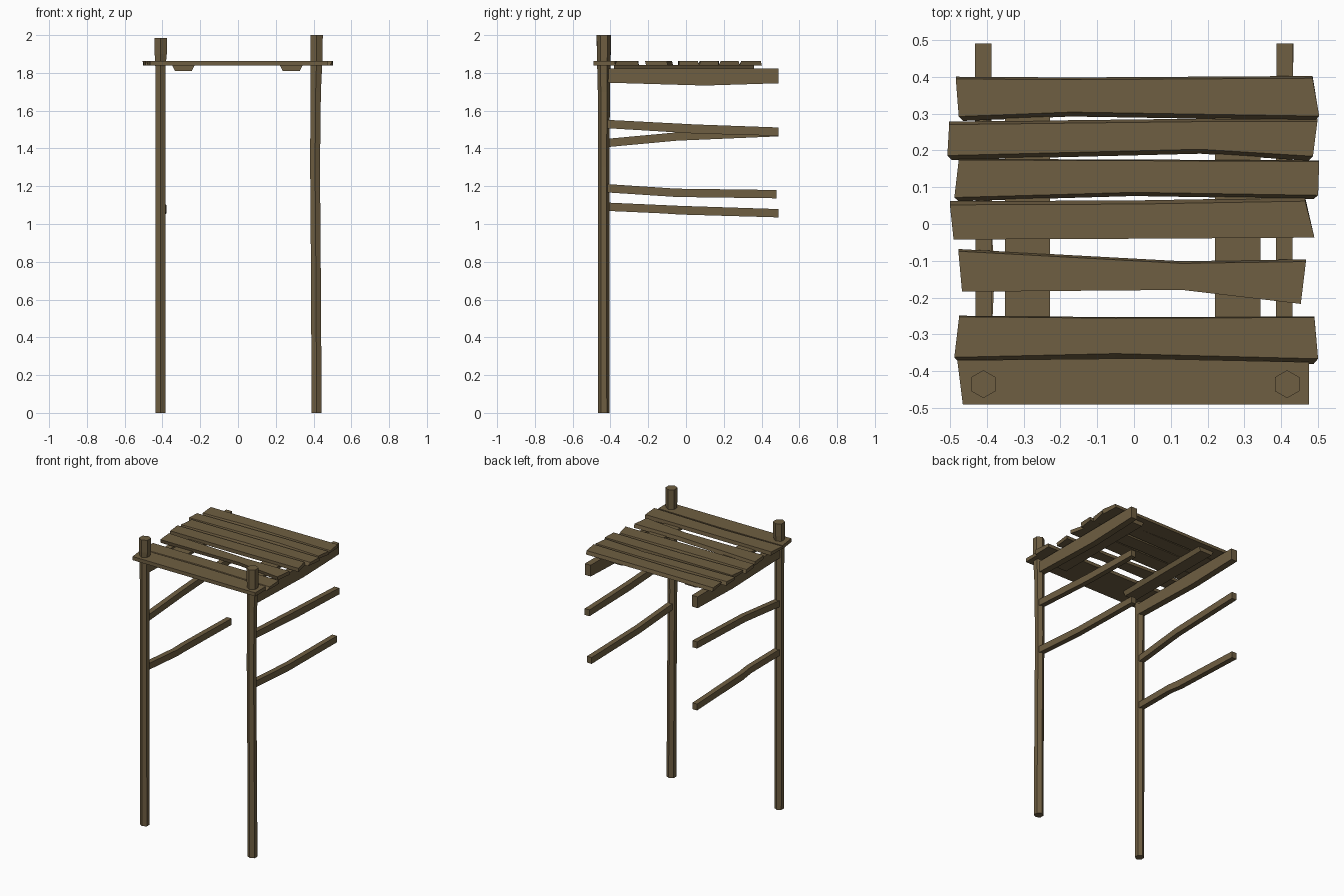
import bpy, math

wood = bpy.data.materials.new("weathered_wood")
wood.diffuse_color = (0.158, 0.113, 0.054, 1)


def loft(name, rings):
    """Closed solid through a list of equal-sized rings of points."""
    n = len(rings[0])
    verts = [p for r in rings for p in r]
    faces = []
    for k in range(len(rings) - 1):
        a, b = k * n, (k + 1) * n
        for i in range(n):
            j = (i + 1) % n
            faces.append((a + i, a + j, b + j, b + i))
    faces.append(tuple(reversed(range(n))))
    faces.append(tuple(range(len(verts) - n, len(verts))))
    me = bpy.data.meshes.new(name)
    me.from_pydata(verts, [], faces)
    me.materials.append(wood)
    ob = bpy.data.objects.new(name, me)
    bpy.context.collection.objects.link(ob)
    return ob


# Hexagonal posts: stations are (z, centre x, radius)
def post(name, stations, y=-0.435):
    loft(name, [[(cx + r * math.sin(-i * math.pi / 3), y + r * math.cos(i * math.pi / 3), z)
                 for i in range(6)] for z, cx, r in stations])


post("left_post", [(0, -0.41, 0.030), (1.05, -0.411, 0.030), (1.83, -0.411, 0.031),
                   (1.90, -0.409, 0.037), (1.985, -0.409, 0.038)])
post("right_post", [(0, 0.416, 0.031), (0.65, 0.413, 0.030), (1.3, 0.408, 0.030),
                    (1.7, 0.411, 0.032), (1.87, 0.416, 0.036), (2.0, 0.416, 0.038)])


# Rails and beams running back from the posts: stations are (y, x, z, height)
def rail(name, stations, w):
    loft(name, [[(x - w / 2, y, z - h / 2), (x + w / 2, y, z - h / 2),
                 (x + w / 2, y, z + h / 2), (x - w / 2, y, z + h / 2)][::-1]
                for y, x, z, h in stations])


for side, s in (("left", -1), ("right", 1)):
    rail(side + "_beam", [(-0.43, s * 0.408, 1.786, 0.075), (0.1, s * 0.408, 1.778, 0.09),
                          (0.49, s * 0.410, 1.784, 0.078)], 0.045)
rail("left_upper_rail", [(-0.43, -0.41, 1.428, 0.044), (-0.05, -0.403, 1.463, 0.044),
                         (0.49, -0.41, 1.487, 0.046)], 0.036)
rail("left_lower_rail", [(-0.43, -0.41, 1.092, 0.044), (-0.12, -0.396, 1.078, 0.044),
                         (-0.03, -0.404, 1.073, 0.046), (0.49, -0.41, 1.057, 0.044)], 0.036)
rail("right_upper_rail", [(-0.43, 0.411, 1.53, 0.044), (0.05, 0.411, 1.503, 0.048),
                          (0.49, 0.415, 1.489, 0.044)], 0.036)
rail("right_lower_rail", [(-0.43, 0.411, 1.19, 0.044), (-0.05, 0.409, 1.165, 0.044),
                          (0.48, 0.405, 1.158, 0.044)], 0.036)

# Battens under the roof planks, narrower at the bottom
for side, a, b in (("left", -0.35, -0.228), ("right", 0.22, 0.344)):
    loft(side + "_batten", [[(a, y, 1.843), (b, y, 1.843), (b - 0.017, y, 1.81), (a + 0.017, y, 1.81)]
                            for y in (-0.38, 0.36)])

# Roof planks: front corner xs, back corner xs, middle x,
# front ys and back ys at left/middle/right, bottom edge offset front/back, end lean
planks = [
    ((-0.465, 0.475), (-0.48, 0.475), 0.0, (-0.49, -0.49, -0.49), (-0.37, -0.365, -0.375), 0, 0),
    ((-0.488, 0.500), (-0.475, 0.49), -0.05, (-0.362, -0.352, -0.366), (-0.252, -0.256, -0.254), -0.014, 0.003),
    ((-0.467, 0.453), (-0.477, 0.467), 0.13, (-0.184, -0.179, -0.217), (-0.074, -0.107, -0.102), 0.006, 0.006),
    ((-0.490, 0.490), (-0.500, 0.465), 0.0, (-0.042, -0.040, -0.037), (0.052, 0.054, 0.062), 0, 0.010),
    ((-0.488, 0.500), (-0.476, 0.503), 0.0, (0.072, 0.086, 0.078), (0.174, 0.172, 0.170), -0.010, 0.003),
    ((-0.507, 0.486), (-0.502, 0.498), 0.18, (0.186, 0.203, 0.184), (0.270, 0.278, 0.278), -0.012, 0.008),
    ((-0.476, 0.503), (-0.484, 0.485), -0.17, (0.292, 0.304, 0.293), (0.394, 0.392, 0.396), -0.012, 0.006),
]
ZT, ZB = 1.863, 1.838
for i, (fx, bx, mx, yf, yb, df, db) in enumerate(planks):
    rings = []
    for k, (xf, xb) in enumerate(((fx[0], bx[0]), (mx, mx), (fx[1], bx[1]))):
        lean = (k - 1) * (-0.012 if df < -0.005 else 0)
        rings.append([(xf, yf[k], ZT), (xb, yb[k], ZT),
                      (xb, yb[k] + db, ZB), (xf + lean, yf[k] + df, ZB)])
    loft("roof_plank_%d" % (i + 1), rings)

# Make all face normals point outward
import bmesh
for ob in bpy.context.collection.objects:
    bm = bmesh.new()
    bm.from_mesh(ob.data)
    bmesh.ops.recalc_face_normals(bm, faces=bm.faces)
    bm.to_mesh(ob.data)
    bm.free()
